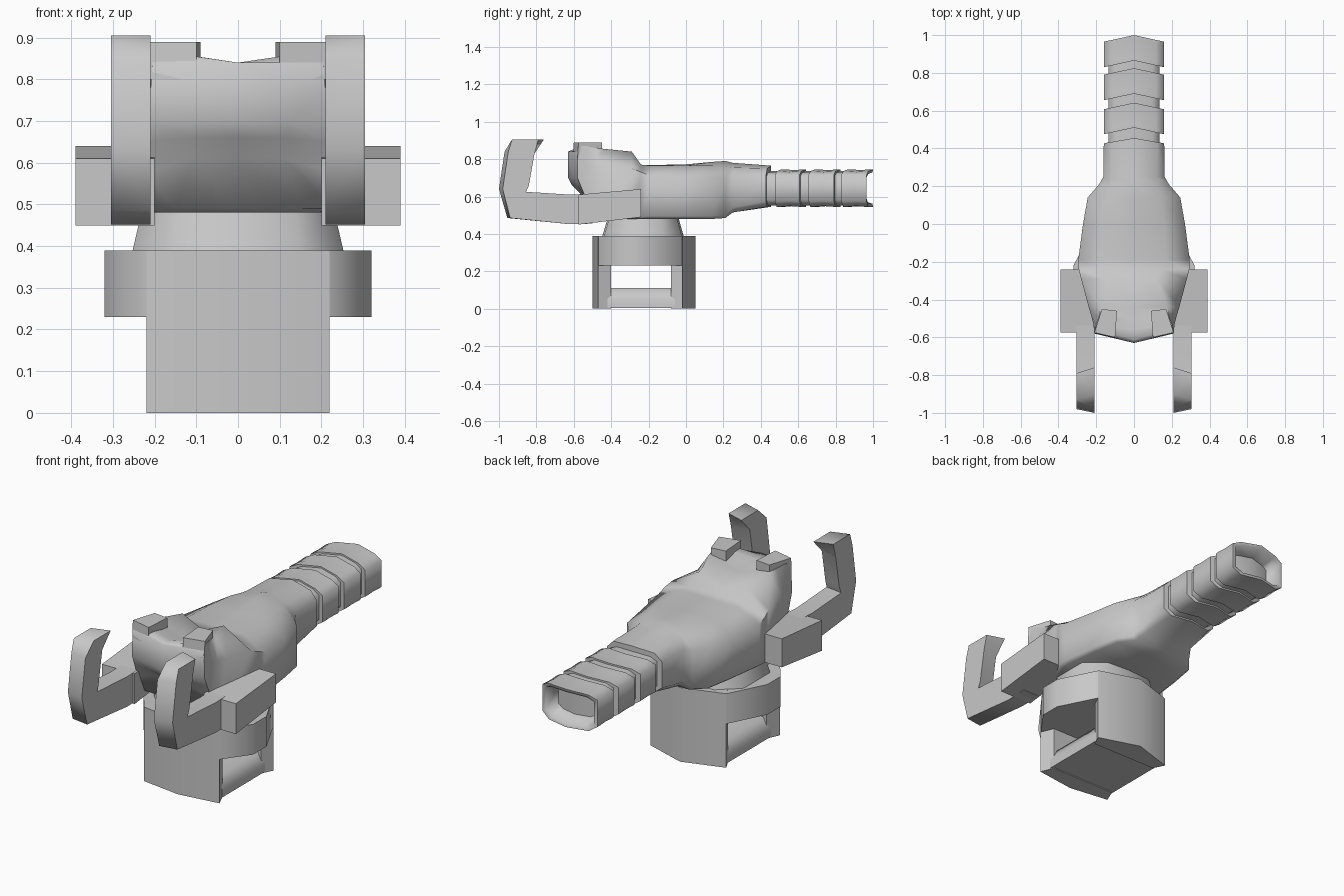
import bpy, bmesh, math

if "Cube" in bpy.data.objects:
    bpy.data.objects.remove(bpy.data.objects["Cube"])

grey = bpy.data.materials.new("plain_grey")
grey.diffuse_color = (0.58, 0.58, 0.58, 1)
grey.use_nodes = True
grey.node_tree.nodes["Principled BSDF"].inputs["Base Color"].default_value = grey.diffuse_color


def finish(bm, name, angle):
    bmesh.ops.recalc_face_normals(bm, faces=bm.faces)
    me = bpy.data.meshes.new(name)
    bm.to_mesh(me)
    bm.free()
    ob = bpy.data.objects.new(name, me)
    bpy.context.collection.objects.link(ob)
    me.materials.append(grey)
    bpy.ops.object.select_all(action='DESELECT')
    ob.select_set(True)
    bpy.context.view_layer.objects.active = ob
    bpy.ops.object.shade_smooth_by_angle(angle=math.radians(angle))
    return ob


def loft(name, rings, angle=70):
    """Skin closed rings of 3D points; caps are split along the middle."""
    bm = bmesh.new()
    vs = [[bm.verts.new(p) for p in r] for r in rings]
    n = len(vs[0])
    for a, b in zip(vs, vs[1:]):
        for i in range(n):
            j = (i + 1) % n
            bm.faces.new((a[i], a[j], b[j], b[i]))
    for cap in (vs[0], vs[-1]):
        if n == 4:
            bm.faces.new(cap)
        else:
            bm.faces.new(cap[:n // 2 + 1])
            bm.faces.new(cap[n // 2:] + cap[:1])
    return finish(bm, name, angle)


def mirror_half(half):
    """Half outline from centre to centre -> full closed outline."""
    return half + [(-x, v) for x, v in half[-2:0:-1]]


def section(y, half, chevron=0.0, width=0.2):
    return [(x, y + chevron * (1 - min(1, abs(x) / width)), z)
            for x, z in mirror_half(half)]


def prism(name, plan, z0, z1, top_plan=None, angle=50):
    return loft(name, [[(x, y, z0) for x, y in plan],
                       [(x, y, z1) for x, y in top_plan or plan]], angle)


# Hull: y, chevron, keel z, bottom x, (side x, low z, high z), (ridge x, z), centre z
stations = [
    (-0.58, -0.05, .70, .12, .21, .70, .77, .205, .84, .84),
    (-0.56, -0.05, .66, .12, .212, .65, .77, .205, .87, .84),
    (-0.53, -0.03, .61, .11, .215, .58, .76, .20, .87, .835),
    (-0.49, -0.02, .49, .15, .225, .49, .76, .185, .86, .825),
    (-0.44, 0, .48, .19, .24, .49, .76, .175, .855, .815),
    (-0.29, 0, .48, .25, .28, .49, .75, .12, .84, .785),
    (-0.24, 0, .48, .27, .293, .49, .73, .14, .77, .77),
    (-0.19, 0, .48, .275, .295, .495, .71, .17, .765, .768),
    (0.00, 0, .48, .25, .27, .495, .70, .16, .765, .772),
    (0.14, 0, .48, .225, .245, .495, .70, .14, .765, .785),
    (0.21, 0, .485, .165, .185, .50, .70, .12, .76, .79),
    (0.25, 0, .515, .14, .162, .54, .71, .12, .755, .78),
    (0.42, .035, .545, .12, .16, .575, .71, .12, .75, .765),
]
loft("hull", [section(y, [(0, k), (bx, k), (sx, lo), (sx, hi), (rx, rz), (0, cz)], c)
              for y, c, k, bx, sx, lo, hi, rx, rz, cz in stations])


# Tail: narrow core, two closed segments and a hollow end segment
def tail_ring(y, sx, s=1.0):
    half = [(0, -.10), (.115, -.10), (.16, -.07), (.16, .07), (.115, .09), (0, .10)]
    return section(y, [(x * sx, .645 + z * s) for x, z in half], .035, .16)


loft("tail_core", [tail_ring(.38, .84, .92), tail_ring(.86, .84, .92)])
for i, (a, b) in enumerate([(.475, .607), (.655, .79)]):
    loft(f"tail_segment_{i + 1}",
         [tail_ring(a, .99), tail_ring(a + .02, 1), tail_ring((a + b) / 2, 1, .96),
          tail_ring(b - .01, 1), tail_ring(b, 1)])
loft("tail_end", [tail_ring(.83, .99), tail_ring(.85, 1), tail_ring(.90, 1, .96),
                  tail_ring(.945, 1), tail_ring(.965, 1), tail_ring(.962, .88, .84),
                  tail_ring(.89, .7, .6)])

# Horns, shoulders and claws on both sides
for side, s in (("right", 1), ("left", -1)):
    horn = [(.17, -.45), (.09, -.46), (.10, -.60), (.21, -.575)]
    low = [(.17, -.45), (.09, -.46), (.10, -.605), (.21, -.58)]
    prism(f"{side}_horn", [(s * x, y) for x, y in low], .80, .89,
          [(s * x, y) for x, y in horn])

    def quad(x0, x1, lo, hi, skew=0):
        """Cross-section between a low and a high profile point."""
        return [(s * x0, lo[0], lo[1]), (s * x1, lo[0] + skew, lo[1]),
                (s * x1, hi[0] + skew, hi[1]), (s * x0, hi[0], hi[1])]

    loft(f"{side}_shoulder", [quad(.20, .39, (-.24, .49), (-.24, .64)),
                              quad(.20, .39, (-.575, .45), (-.575, .61))])
    loft(f"{side}_claw", [quad(.21, .305, (-.50, .455), (-.50, .615)),
                          quad(.21, .305, (-.62, .452), (-.62, .61)),
                          quad(.21, .305, (-.955, .485), (-.87, .625), .015),
                          quad(.21, .305, (-1.0, .64), (-.86, .66), .02),
                          quad(.21, .305, (-.97, .84), (-.83, .83), .02),
                          quad(.21, .305, (-.90, .905), (-.76, .905), -.03)])

# Neck between hull and pedestal
neck = mirror_half([(0, -.45), (.15, -.44), (.255, -.34), (.255, -.12), (.15, -.02), (0, -.01)])
neck_top = [(x * .89, -.225 + (y + .225) * .84) for x, y in neck]
prism("neck", neck, .38, .50, neck_top)

# Pedestal: a frame with an opening running sideways
prism("pedestal_front", mirror_half([(0, -.50), (.22, -.47), (.19, -.40), (0, -.40)]), 0, .39)
prism("pedestal_back", mirror_half([(0, -.08), (.19, -.08), (.22, -.02), (0, .05)]), 0, .39)
prism("pedestal_top", mirror_half([(0, -.499), (.219, -.469), (.32, -.33), (.32, -.22),
                                   (.219, -.021), (0, .049)]), .23, .389)
base = [(.20, .005), (.20, .05), (.17, .11), (-.17, .11), (-.20, .05), (-.20, .005)]
loft("pedestal_base", [[(x, y, z) for x, z in base] for y in (-.42, -.06)])
